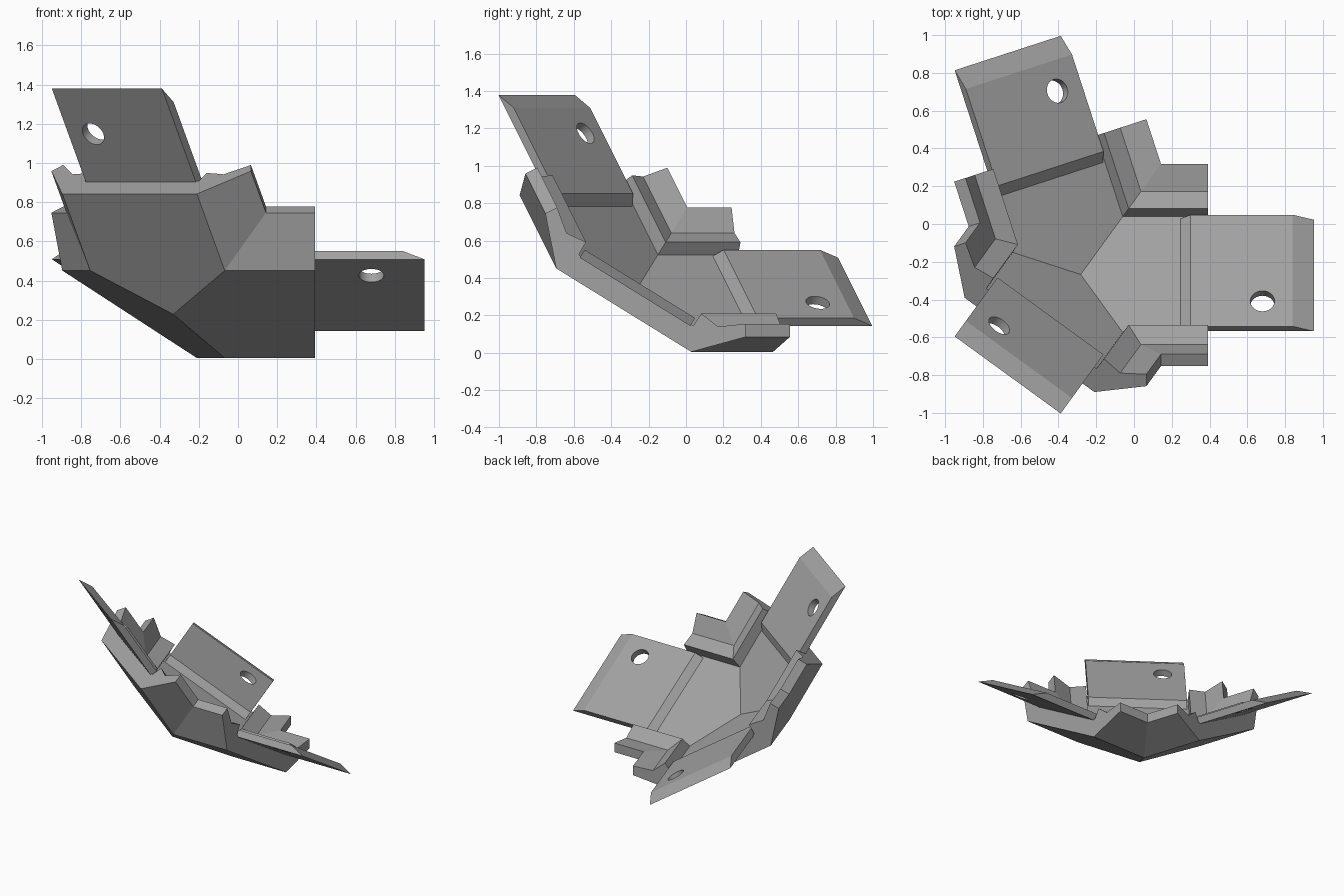
import bpy, bmesh, math
from mathutils import Matrix, Vector

if "Cube" in bpy.data.objects:
    bpy.data.objects.remove(bpy.data.objects["Cube"])

grey = bpy.data.materials.new("mid grey")
grey.diffuse_color = (0.36, 0.36, 0.36, 1)
grey.use_nodes = True
grey.node_tree.nodes["Principled BSDF"].inputs["Base Color"].default_value = grey.diffuse_color

# Corner point, and the three dodecahedron edge directions leaving it
corner = Vector((-0.33, -0.333, 0.228))
c18, s18 = math.cos(math.radians(18)), math.sin(math.radians(18))
d1, d2 = Vector((1, 0, 0)), Vector((-s18, c18, 0))
b = (-s18 - s18 * s18) / c18
d3 = Vector((-s18, b, math.sqrt(1 - s18 * s18 - b * b)))
axis = (d1 + d2 + d3).normalized()

# Frame of the first arm: along, across, inward; the others turn around the axis
tilt = math.atan(2 / (1 + math.sqrt(5)))
across = Vector((0, math.cos(tilt), -math.sin(tilt)))
inward = Vector((0, math.sin(tilt), math.cos(tilt)))
first = Matrix((d1, across, inward)).transposed().to_4x4()
frames = [Matrix.Translation(corner) @ Matrix.Rotation(i * 2 * math.pi / 3, 4, axis) @ first
          for i in range(3)]


def finish(name, bm):
    bmesh.ops.recalc_face_normals(bm, faces=bm.faces)
    mesh = bpy.data.meshes.new(name)
    bm.to_mesh(mesh)
    bm.free()
    mesh.materials.append(grey)
    ob = bpy.data.objects.new(name, mesh)
    bpy.context.collection.objects.link(ob)
    return ob


# Corner body: half cross-section (across, inward) from outer edge to floor edge
half = [(0.4245, 0), (0.629, 0.22), (0.592, 0.28), (0.476, 0.19), (0.3625, 0.203), (0.36, 0.125)]
ARM_END = 0.722
FLOOR = 0.125
bm = bmesh.new()
for m in frames:
    def vert(u, v, n):
        return bm.verts.new(m @ Vector((u, v, n)))

    rows = {}
    for side in (1, -1):
        start = [vert(0.618 * v + 0.382 * n, side * v, n) for v, n in half]
        end = [vert(ARM_END, side * v, n) for v, n in half]
        rows[side] = start, end
        for i in range(len(half) - 1):
            bm.faces.new((start[i], start[i + 1], end[i + 1], end[i]))
    (rs, re), (ls, le) = rows[1], rows[-1]
    # Outer face, floor and end cap
    bm.faces.new((vert(0, 0, 0), rs[0], re[0], le[0], ls[0]))
    bm.faces.new((vert(0.382 * FLOOR, 0, FLOOR), rs[-1], re[-1], le[-1], ls[-1]))
    bm.faces.new(re + le[::-1])
bmesh.ops.remove_doubles(bm, verts=bm.verts, dist=0.002)
finish("corner_body", bm)

# Tabs: side profile (along, inward) extruded across, each with a round hole
profile = [(0.575, 0.115), (0.575, 0.125), (0.63, 0.165), (1.17, 0.165), (1.282, 0.115)]
for i, m in enumerate(frames):
    bm = bmesh.new()
    sides = [[bm.verts.new(m @ Vector((u, s * 0.347, n))) for u, n in profile] for s in (1, -1)]
    bm.faces.new(sides[0])
    bm.faces.new(sides[1])
    for j in range(len(profile)):
        k = (j + 1) % len(profile)
        bm.faces.new((sides[0][j], sides[0][k], sides[1][k], sides[1][j]))
    tab = finish(f"tab_{i + 1}", bm)

    bm = bmesh.new()
    bmesh.ops.create_cone(bm, cap_ends=True, segments=32, radius1=0.064, radius2=0.064, depth=0.3,
                          matrix=m @ Matrix.Translation((1.01, -0.19, 0.14)))
    cutter = finish(f"hole_cutter_{i + 1}", bm)
    cutter.hide_render = True
    cutter.display_type = 'WIRE'
    hole = tab.modifiers.new("screw hole", 'BOOLEAN')
    hole.operation = 'DIFFERENCE'
    hole.object = cutter
    hole.solver = 'EXACT'
